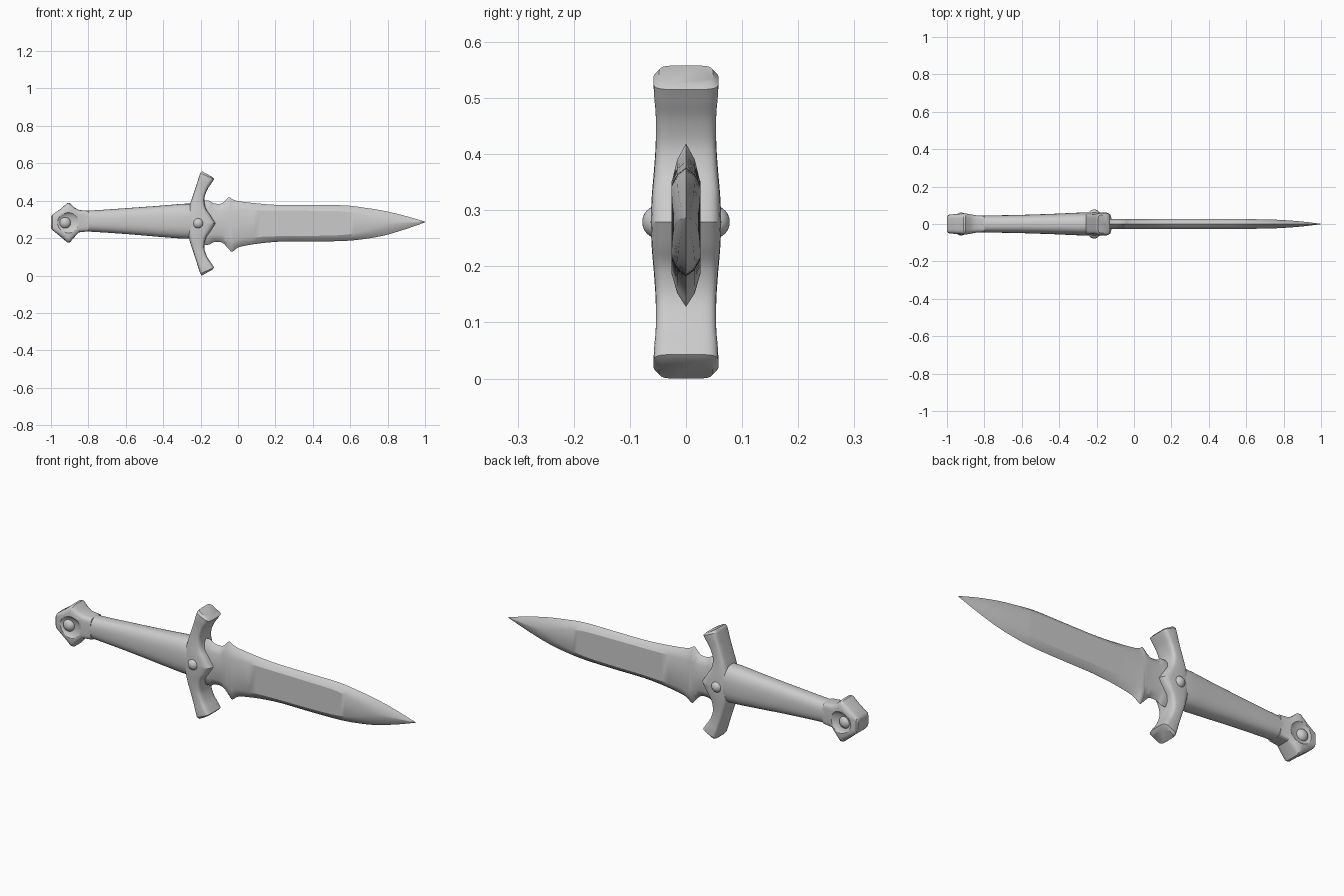
import bpy, bmesh, math
from mathutils import Vector

if "Cube" in bpy.data.objects:
    bpy.data.objects.remove(bpy.data.objects["Cube"])

ZC = 0.279  # centre height of the dagger


def smooth_path(rows, steps):
    """Catmull-Rom resampling of a table of stations."""
    out = []
    for i in range(len(rows) - 1):
        p = [rows[max(i - 1, 0)], rows[i], rows[i + 1], rows[min(i + 2, len(rows) - 1)]]
        for s in range(steps):
            t = s / steps
            out.append([0.5 * (2 * b + (c - a) * t + (2 * a - 5 * b + 4 * c - d) * t * t
                               + (3 * b - a - 3 * c + d) * t ** 3) for a, b, c, d in zip(*p)])
    return out + [list(rows[-1])]


def ring(ax, az, bx, bz, h, n, count=32):
    """Superellipse section between two side-view points, h thick each way in y."""
    a, b = Vector((ax, 0, az)), Vector((bx, 0, bz))
    mid, half = (a + b) / 2, (a - b) / 2
    f = lambda v: math.copysign(abs(v) ** (2 / n), v)
    pts = []
    for i in range(count):
        t = 2 * math.pi * i / count
        pts.append(mid + half * f(math.cos(t)) + Vector((0, h * f(math.sin(t)), 0)))
    return pts


def loft(name, rings, angle):
    bm = bmesh.new()
    vs = [[bm.verts.new(p) for p in r] for r in rings]
    n = len(vs[0])
    for r, s in zip(vs, vs[1:]):
        for i in range(n):
            bm.faces.new((r[i], r[(i + 1) % n], s[(i + 1) % n], s[i]))
    bm.faces.new(vs[0])
    bm.faces.new(vs[-1])
    bmesh.ops.recalc_face_normals(bm, faces=bm.faces)
    me = bpy.data.meshes.new(name)
    bm.to_mesh(me)
    bm.free()
    ob = bpy.data.objects.new(name, me)
    bpy.context.collection.objects.link(ob)
    shade(ob, angle)
    return ob


def shade(ob, angle):
    bpy.ops.object.select_all(action='DESELECT')
    ob.select_set(True)
    bpy.context.view_layer.objects.active = ob
    bpy.ops.object.shade_smooth_by_angle(angle=math.radians(angle))


def ball(name, loc, scale):
    bpy.ops.mesh.primitive_uv_sphere_add(segments=32, ring_count=16, radius=1, location=loc)
    ob = bpy.context.object
    ob.name = name
    ob.scale = scale
    shade(ob, 60)
    return ob


# Blade: x, top edge, bottom edge, bevel width, half thickness
blade = smooth_path([
    (-0.20, 0.40, 0.165, 0.05, 0.026), (-0.155, 0.40, 0.165, 0.05, 0.026),
    (-0.13, 0.386, 0.178, 0.04, 0.026), (-0.085, 0.386, 0.176, 0.04, 0.026),
    (-0.05, 0.418, 0.142, 0.07, 0.026), (-0.03, 0.408, 0.128, 0.06, 0.026),
    (0.02, 0.395, 0.156, 0.045, 0.026), (0.20, 0.378, 0.18, 0.03, 0.026),
    (0.40, 0.376, 0.182, 0.03, 0.026), (0.57, 0.375, 0.185, 0.033, 0.026),
    (0.68, 0.362, 0.196, 0.043, 0.025), (0.78, 0.346, 0.214, 0.05, 0.022),
    (0.89, 0.32, 0.246, 0.036, 0.014), (1.0, 0.288, 0.284, 0.002, 0.001)], 5)
rings = []
for x, zt, zb, w, h in blade:
    side = [(0.6 * h, zt - 0.4 * w), (h, zt - w), (h, zb + w), (0.6 * h, zb + 0.4 * w)]
    sec = [(0, zt)] + side + [(0, zb)] + [(-y, z) for y, z in reversed(side)]
    rings.append([Vector((x, y, z)) for y, z in sec])
loft("blade", rings, 25)

# Guard: upper arm as back point, front point, half thickness; mirrored below
arm = smooth_path([
    (-0.275, ZC, -0.12, ZC, 0.063), (-0.268, 0.33, -0.146, 0.32, 0.061),
    (-0.255, 0.385, -0.172, 0.36, 0.057), (-0.24, 0.43, -0.18, 0.41, 0.054),
    (-0.222, 0.485, -0.165, 0.457, 0.054), (-0.211, 0.52, -0.142, 0.493, 0.057),
    (-0.202, 0.548, -0.127, 0.515, 0.058)], 5)
arm.append([-0.193, 0.558, -0.136, 0.526, 0.048])
low = [(ax, 2 * ZC - az, bx, 2 * ZC - bz, h) for ax, az, bx, bz, h in reversed(arm[1:])]
loft("guard", [ring(*r, 4.5) for r in low + arm], 35)

# Grip: x, top, bottom, half thickness
grip = smooth_path([
    (-0.87, 0.349, 0.235, 0.043), (-0.80, 0.347, 0.235, 0.045), (-0.60, 0.36, 0.222, 0.049),
    (-0.42, 0.373, 0.207, 0.055), (-0.28, 0.384, 0.197, 0.061), (-0.20, 0.38, 0.20, 0.058)], 6)
loft("grip", [ring(x, a, x, b, h, 2.5) for x, a, b, h in grip], 40)

# Pommel: flared head with a hollow around each stud
head = [(-1.0, 0.312, 0.255, 0.042), (-0.993, 0.325, 0.243, 0.049), (-0.95, 0.355, 0.209, 0.054),
        (-0.912, 0.388, 0.176, 0.057), (-0.90, 0.388, 0.176, 0.057), (-0.875, 0.364, 0.205, 0.053),
        (-0.85, 0.35, 0.231, 0.047), (-0.80, 0.346, 0.236, 0.044)]
pommel = loft("pommel", [ring(x, a, x, b, h, 5) for x, a, b, h in head], 30)

# Studs on both faces, and hollow cutters
for s, label in ((-1, "front"), (1, "back")):
    ball("guard_stud_" + label, (-0.213, s * 0.05, ZC), (0.029, 0.028, 0.029))
    ball("pommel_stud_" + label, (-0.925, s * 0.035, 0.282), (0.031, 0.026, 0.031))
    cut = ball("hollow_cutter_" + label, (-0.905, s * 0.066, 0.282), (0.07, 0.028, 0.058))
    cut.hide_render = True
    cut.hide_set(True)
    mod = pommel.modifiers.new("hollow_" + label, 'BOOLEAN')
    mod.operation = 'DIFFERENCE'
    mod.object = cut
